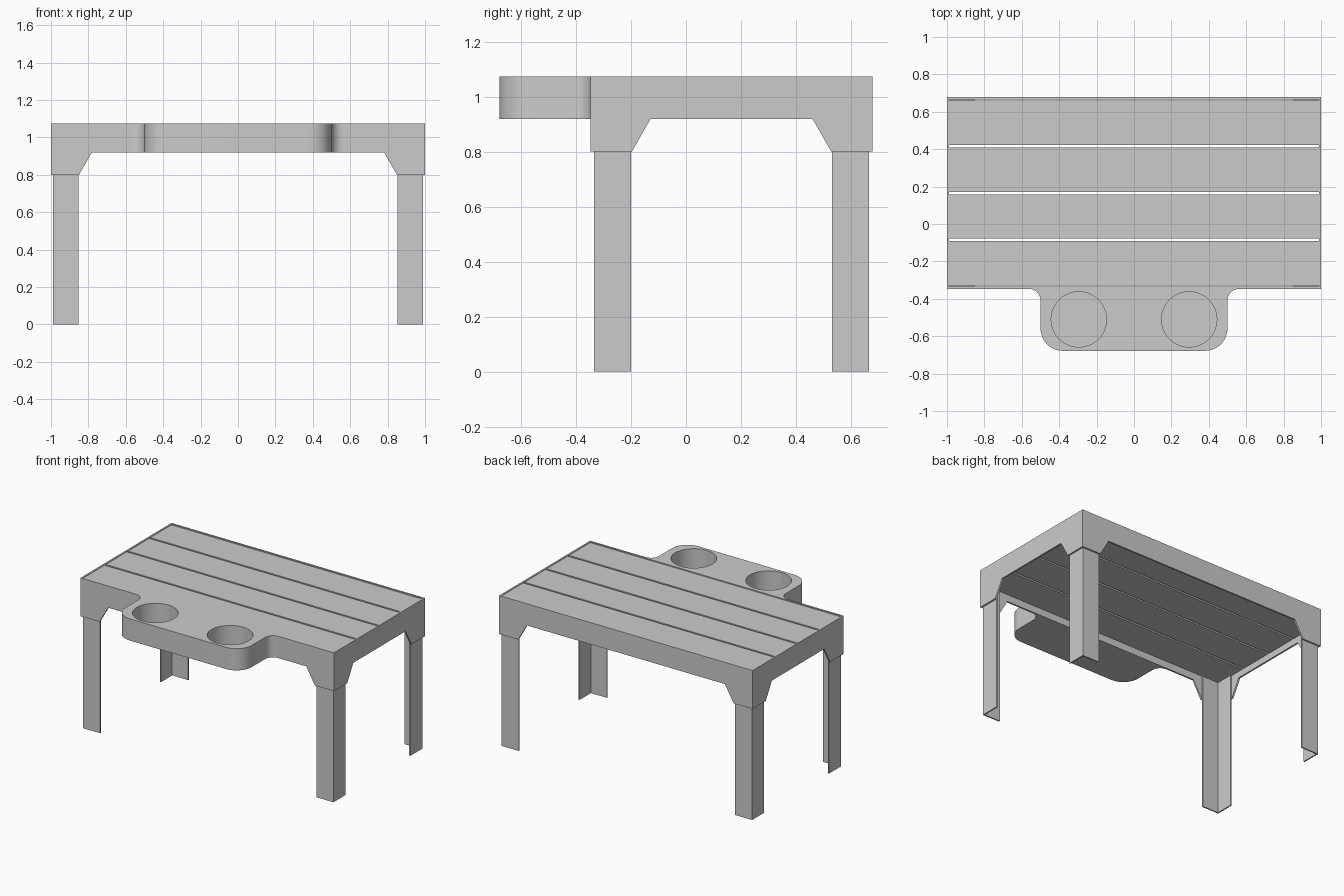
import bpy
import bmesh
from math import cos, sin, radians

if "Cube" in bpy.data.objects:
    bpy.data.objects.remove(bpy.data.objects["Cube"], do_unlink=True)

# Single grey material
grey = bpy.data.materials.new("plain grey")
grey.use_nodes = True
colour = (0.6, 0.6, 0.6, 1)
grey.diffuse_color = colour
grey.node_tree.nodes["Principled BSDF"].inputs["Base Color"].default_value = colour

# Main dimensions
HALF_X = 1.0
FRONT, BACK = -0.347, 0.678
MID_Y, HALF_Y = (FRONT + BACK) / 2, (BACK - FRONT) / 2
TOP, APRON, CORNER = 1.074, 0.919, 0.8
WALL = 0.012
SLAT_TOP, SLAT_BOTTOM = 1.07, 0.965


def finish(name, bm):
    bmesh.ops.recalc_face_normals(bm, faces=bm.faces)
    mesh = bpy.data.meshes.new(name)
    bm.to_mesh(mesh)
    bm.free()
    mesh.materials.append(grey)
    obj = bpy.data.objects.new(name, mesh)
    bpy.context.collection.objects.link(obj)
    return obj


def prism(name, outline, z0, z1):
    """Extrude an xy outline between two heights."""
    bm = bmesh.new()
    face = bm.faces.new([bm.verts.new((x, y, z0)) for x, y in outline])
    new = bmesh.ops.extrude_face_region(bm, geom=[face])["geom"]
    bmesh.ops.translate(bm, vec=(0, 0, z1 - z0),
                        verts=[v for v in new if isinstance(v, bmesh.types.BMVert)])
    return finish(name, bm)


def arc(cx, cy, r, start, end, steps=12):
    return [(cx + r * cos(radians(start + (end - start) * i / steps)),
             cy + r * sin(radians(start + (end - start) * i / steps)))
            for i in range(steps + 1)]


# Frame: four mitred aprons with gusseted corners
bm = bmesh.new()
for axis, sign in (("x", -1), ("x", 1), ("y", -1), ("y", 1)):
    half, depth = (HALF_X, HALF_Y) if axis == "x" else (HALF_Y, HALF_X)
    right = [(half, TOP), (half, CORNER), (half - 0.15, CORNER), (half - 0.218, APRON)]
    outline = right + [(-u, z) for u, z in reversed(right)]

    def place(u, d, z):
        x, y = (u, d * sign) if axis == "x" else (d * sign, u)
        return bm.verts.new((x, y + MID_Y, z))

    inset = half - WALL
    outer = [place(u, depth, z) for u, z in outline]
    inner = [place(max(-inset, min(inset, u)), depth - WALL, z) for u, z in outline]
    bm.faces.new(outer)
    bm.faces.new(inner)
    for i in range(len(outline)):
        j = (i + 1) % len(outline)
        if abs(outline[i][0]) == half and outline[i][0] == outline[j][0]:
            continue  # open mitre, welded to the neighbouring apron
        bm.faces.new((outer[i], outer[j], inner[j], inner[i]))
bmesh.ops.remove_doubles(bm, verts=bm.verts, dist=0.0001)
finish("frame", bm)

# Slats
GAP, EDGE_GAP = 0.0135, 0.006
first, last = FRONT + WALL + EDGE_GAP, BACK - WALL - EDGE_GAP
pitch = (last - first + GAP) / 4
end = HALF_X - WALL
for i in range(4):
    y0 = first + i * pitch
    y1 = y0 + pitch - GAP
    prism(f"slat_{i + 1}", [(-end, y0), (end, y0), (end, y1), (-end, y1)],
          SLAT_BOTTOM, SLAT_TOP)

# Legs: angle sections tucked inside the frame corners
LEG, FLANGE = 0.135, 0.009
angle = [(0, 0), (LEG, 0), (LEG, FLANGE), (FLANGE, FLANGE), (FLANGE, LEG), (0, LEG)]
for side, sx in (("right", -1), ("left", 1)):
    for place_name, sy in (("front", -1), ("back", 1)):
        cx, cy = sx * (HALF_X - WALL), MID_Y + sy * (HALF_Y - WALL)
        prism(f"{place_name}_{side}_leg",
              [(cx - sx * a, cy - sy * b) for a, b in angle], 0, SLAT_BOTTOM)

# Cup holder: rounded shelf with flared joints to the front apron
R_OUT, R_IN, HOLD_X, HOLD_Y = 0.12, 0.062, 0.5, -0.678
half_outline = (arc(HOLD_X - R_OUT, HOLD_Y + R_OUT, R_OUT, -90, 0)
                + arc(HOLD_X + R_IN, FRONT - R_IN, R_IN, 180, 90))
holder_outline = half_outline + [(-x, y) for x, y in reversed(half_outline)]
holder = prism("cup_holder", holder_outline, APRON, TOP)

# Round cup wells with a thin floor
for sx in (-1, 1):
    well = prism("well_cutter", arc(sx * 0.295, -0.51, 0.148, 0, 360, 48)[:-1],
                 APRON + 0.008, TOP + 0.1)
    well.hide_render = True
    cut = holder.modifiers.new("well", "BOOLEAN")
    cut.operation = "DIFFERENCE"
    cut.solver = "EXACT"
    cut.object = well
    bpy.context.view_layer.update()
    graph = bpy.context.evaluated_depsgraph_get()
    result = bpy.data.meshes.new_from_object(holder.evaluated_get(graph))
    holder.modifiers.clear()
    holder.data = result
    bpy.data.objects.remove(well, do_unlink=True)

for o in bpy.context.view_layer.objects:
    o.select_set(False)
holder.select_set(True)
bpy.context.view_layer.objects.active = holder
bpy.ops.object.shade_smooth_by_angle(angle=radians(30))
